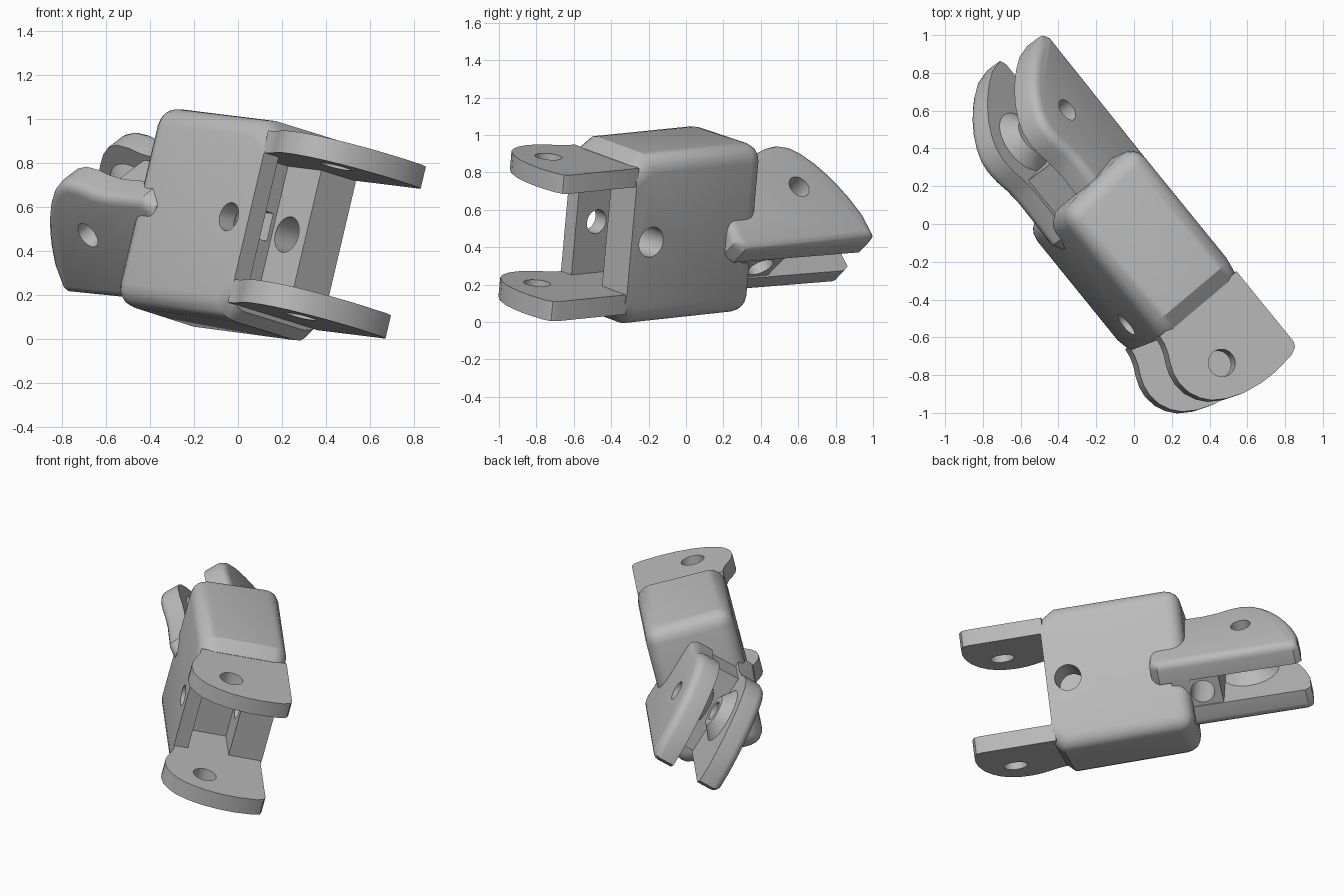
import bpy, bmesh, math
from mathutils import Matrix, Vector

if "Cube" in bpy.data.objects:
    bpy.data.objects.remove(bpy.data.objects["Cube"])

# Tilted frame of the link: X along its length, Z across the front fork plates
U = Vector((0.629, -0.774, -0.078)).normalized()
W = Vector((0.228, 0.087, 0.970))
W = (W - U * W.dot(U)).normalized()
V = W.cross(U)
LINK = Matrix.Translation((0, 0, 0.52)) @ Matrix((U, V, W)).transposed().to_4x4()
# Rear fork is turned 45 degrees about the long axis
REAR = LINK @ Matrix.Translation((0, -0.1, 0)) @ Matrix.Rotation(math.radians(-45), 4, 'X')

metal = bpy.data.materials.new("grey_metal")
metal.diffuse_color = (0.5, 0.5, 0.5, 1)
metal.use_nodes = True
metal.node_tree.nodes["Principled BSDF"].inputs["Base Color"].default_value = metal.diffuse_color


def add(name, bm, frame):
    bmesh.ops.recalc_face_normals(bm, faces=bm.faces)
    me = bpy.data.meshes.new(name)
    bm.to_mesh(me)
    bm.free()
    me.materials.append(metal)
    ob = bpy.data.objects.new(name, me)
    ob.matrix_world = frame
    bpy.context.collection.objects.link(ob)
    return ob


def prism(pts, lo, hi, axis='Z'):
    """Extrude a 2D outline along local Z or Y."""
    bm = bmesh.new()
    put = (lambda a, b, h: (a, b, h)) if axis == 'Z' else (lambda a, b, h: (a, h, b))
    low = [bm.verts.new(put(a, b, lo)) for a, b in pts]
    top = [bm.verts.new(put(a, b, hi)) for a, b in pts]
    n = len(pts)
    bm.faces.new(low)
    bm.faces.new(top)
    for i in range(n):
        j = (i + 1) % n
        bm.faces.new((low[i], low[j], top[j], top[i]))
    bmesh.ops.recalc_face_normals(bm, faces=bm.faces)
    return bm


def cone(r1, r2, lo, hi, at, axis='Z'):
    """Cylinder or cone between lo and hi, centred at (a, b) across the axis."""
    bm = bmesh.new()
    bmesh.ops.create_cone(bm, cap_ends=True, segments=32, radius1=r1, radius2=r2, depth=hi - lo)
    mid = (lo + hi) / 2
    if axis == 'Y':
        bmesh.ops.rotate(bm, verts=bm.verts, matrix=Matrix.Rotation(math.radians(-90), 3, 'X'))
        bmesh.ops.translate(bm, verts=bm.verts, vec=(at[0], mid, at[1]))
    else:
        bmesh.ops.translate(bm, verts=bm.verts, vec=(at[0], at[1], mid))
    return bm


def cut(ob, cutter_bm, frame):
    """Subtract a cutter and bake the result."""
    c = add("cutter", cutter_bm, frame)
    c.hide_render = True
    m = ob.modifiers.new("cut", 'BOOLEAN')
    m.operation, m.solver, m.object = 'DIFFERENCE', 'EXACT', c
    bpy.context.view_layer.update()
    me = bpy.data.meshes.new_from_object(ob.evaluated_get(bpy.context.evaluated_depsgraph_get()))
    ob.modifiers.clear()
    ob.data = me
    bpy.data.objects.remove(c)


def box(u0, u1, v0, v1, w0, w1):
    return prism([(u0, v0), (u1, v0), (u1, v1), (u0, v1)], w0, w1)


parts = []

# Main body: block with rounded long edges and slightly slanted back, chamfered toward the fork
bm = prism([(-0.325, -0.475), (0.475, -0.48), (0.526, -0.43), (0.526, 0.397),
            (0.44, 0.455), (-0.325, 0.455)], -0.375, 0.187, 'Y')
for v in bm.verts:
    if v.co.x < 0 and v.co.y > 0:
        v.co.x -= 0.035
edges = [e for e in bm.edges if min(v.co.x for v in e.verts) < 0.4
         or abs(e.verts[0].co.x - e.verts[1].co.x) > 0.03]
bmesh.ops.bevel(bm, geom=edges, offset=0.095, segments=4, profile=0.5, affect='EDGES')
body = add("body", bm, LINK)
# Pocket between the fork plates, its back slot and the cross holes
cut(body, box(0.285, 0.7, -0.285, -0.025, -0.302, 0.292), LINK)
cut(body, box(0.18, 0.4, -0.25, -0.045, -0.065, 0.065), LINK)
cut(body, cone(0.066, 0.066, -0.5, -0.2, (0.385, -0.02), 'Y'), LINK)
cut(body, cone(0.083, 0.083, -0.1, 0.4, (0.39, -0.02), 'Y'), LINK)
parts.append(body)

# Front fork plates
outline = [(0.512, 0.177), (0.99, 0.177), (1.02, 0.165), (1.04, 0.12), (1.053, 0.0), (1.05, -0.1),
           (1.03, -0.21), (0.995, -0.3), (0.95, -0.37), (0.90, -0.412), (0.84, -0.44), (0.77, -0.449),
           (0.71, -0.44), (0.66, -0.42), (0.605, -0.392), (0.56, -0.377), (0.512, -0.37)]
for name, lo, hi in (("lower", -0.41, -0.302), ("upper", 0.292, 0.395)):
    plate = add("front_fork_" + name, prism(outline, lo, hi), LINK)
    cut(plate, cone(0.073, 0.073, lo - 0.1, hi + 0.1, (0.833, -0.2)), LINK)
    parts.append(plate)

# Rear fork plates, mirrored, each with a conical boss on the inside
outline = [(-0.13, 0.29), (-0.18, 0.34), (-1.04, 0.355), (-1.075, 0.33), (-1.065, 0.2),
           (-1.03, 0.09), (-0.995, 0.01), (-0.953, -0.067), (-0.90, -0.145), (-0.835, -0.215),
           (-0.77, -0.26), (-0.70, -0.277), (-0.62, -0.268), (-0.55, -0.245), (-0.46, -0.232),
           (-0.19, -0.24), (-0.13, -0.19), (-0.13, 0.1)]
for name, s in (("right", 1), ("left", -1)):
    flip = Matrix.Scale(s, 4, (0, 0, 1))
    stretch = 1.0 if s > 0 else 1.02
    bm = prism([(a * stretch, b) for a, b in outline], 0.095, 0.24)
    rim = [e for e in bm.edges if all(v.co.z > 0.2 for v in e.verts)]
    bmesh.ops.bevel(bm, geom=rim, offset=0.05, segments=4, profile=0.5, affect='EDGES')
    bm.transform(flip)
    plate = add("rear_fork_" + name, bm, REAR)
    bm = cone(0.1, 0.2, 0.03, 0.115, (-0.706, 0.0))
    bm.transform(flip)
    boss = add("pivot_boss_" + name, bm, REAR)
    for ob in (plate, boss):
        cut(ob, cone(0.062, 0.062, -0.4, 0.4, (-0.706, 0.0)), REAR)
        parts.append(ob)

# Web joining the rear plates, with a cross hole open on one side
web = add("rear_web", box(-0.545, -0.25, -0.21, 0.335, -0.125, 0.125), REAR)
cut(web, cone(0.075, 0.075, -0.1, 0.5, (-0.43, 0.0), 'Y'), REAR)
parts.append(web)

# Smooth the curved faces, keep the sharp edges
bpy.ops.object.select_all(action='DESELECT')
for ob in parts:
    ob.select_set(True)
bpy.context.view_layer.objects.active = body
bpy.ops.object.shade_smooth_by_angle(angle=math.radians(32))
